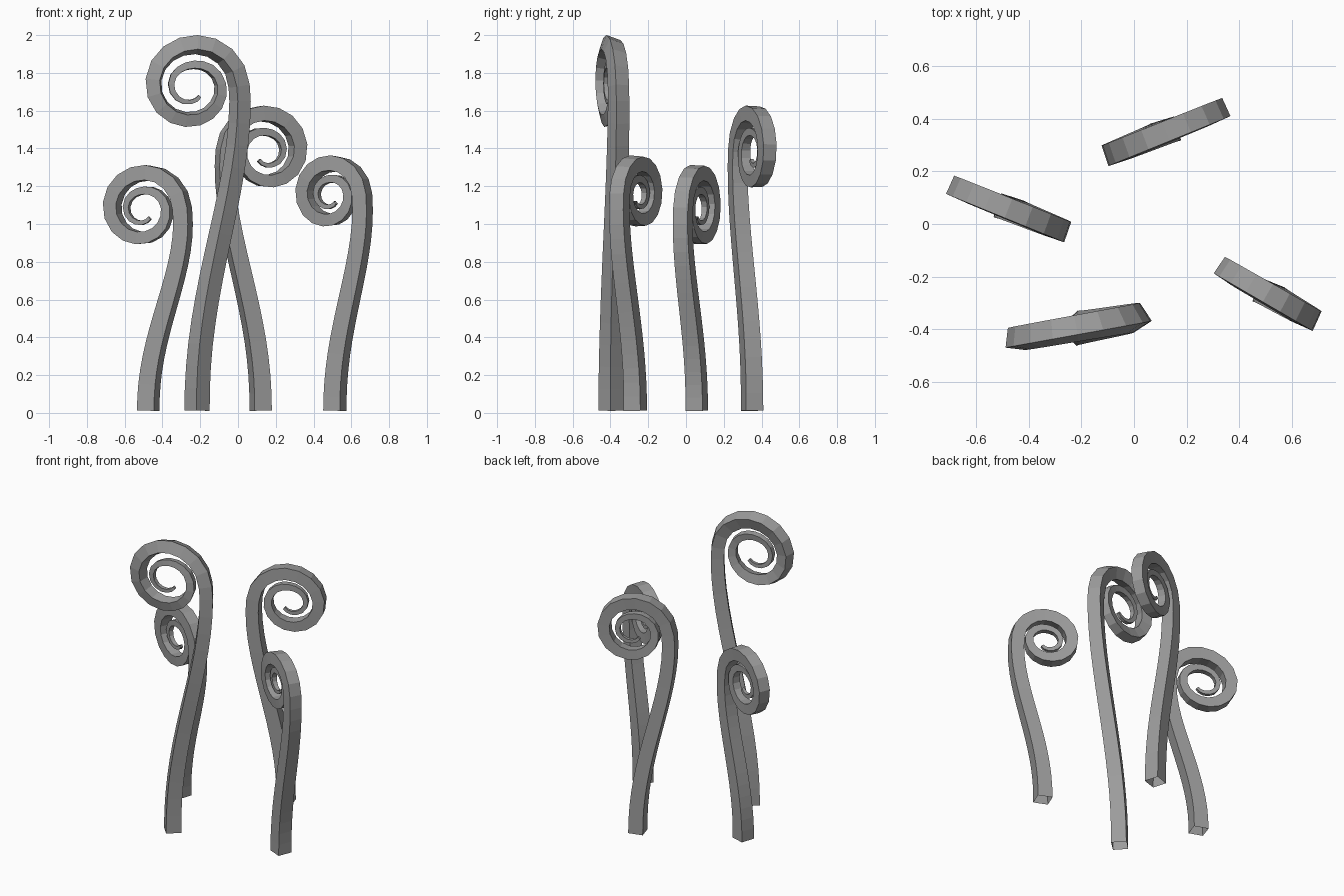
import bpy, bmesh, math
from mathutils import Vector

if "Cube" in bpy.data.objects:
    bpy.data.objects.remove(bpy.data.objects["Cube"])

# Curl radius (relative) at each quarter turn, and section side at the same points
RADII = [1.01, 0.90, 0.88, 0.72, 0.60, 0.46, 0.49, 0.33, 0.14]
SIDES = [0.082, 0.079, 0.075, 0.064, 0.050, 0.040, 0.031, 0.022, 0.014]
TURN_STEPS = 17
TURNS = 1.84

grey = bpy.data.materials.new("dark_grey")
grey.diffuse_color = (0.33, 0.33, 0.33, 1)
grey.use_nodes = True
grey.node_tree.nodes["Principled BSDF"].inputs["Base Color"].default_value = grey.diffuse_color


def smooth_lookup(table, q):
    """Catmull-Rom interpolation of a table at fractional index q."""
    i = min(int(q), len(table) - 2)
    t = q - i
    b, c = table[i], table[i + 1]
    a = table[i - 1] if i > 0 else 2 * b - c
    d = table[i + 2] if i + 2 < len(table) else 2 * c - b
    return 0.5 * (2 * b + (c - a) * t + (2 * a - 5 * b + 4 * c - d) * t * t
                  + (3 * b - a - 3 * c + d) * t ** 3)


def centre_line(radius, zc):
    """S-shaped stem followed by an inward curl, as (u, z, side)."""
    cu, z0, n = -0.02, 0.012, 14
    top_u, top_z = cu + 1.03 * radius, zc - 0.08
    pts = []
    for k in range(n + 1):
        t = (k / n) ** 1.13
        pts.append((top_u * t * t * (3 - 2 * t), z0 + (top_z - z0) * k / n,
                    0.095 - 0.013 * k / n))
    steps = round(TURNS * TURN_STEPS)
    for k in range(steps + 1):
        turn = TURNS * k / steps
        r = smooth_lookup(RADII, turn * 4) * radius
        a = turn * math.tau
        pts.append((cu + r * math.cos(a), zc + r * math.sin(a),
                    smooth_lookup(SIDES, turn * 4)))
    return pts


def fern(name, base, angle, radius, zc, twist):
    """Sweep a tapering square along the centre line, open at the base."""
    a = math.radians(angle)
    u = Vector((math.cos(a), math.sin(a), 0))
    up = Vector((0, 0, 1))
    v = up.cross(u)
    origin = Vector((base[0], base[1], 0))
    pts = centre_line(radius, zc)
    bm = bmesh.new()
    rings = []
    for i, (pu, pz, side) in enumerate(pts):
        p, q = pts[max(i - 1, 0)], pts[min(i + 1, len(pts) - 1)]
        tan = Vector((q[0] - p[0], q[1] - p[1])).normalized()
        nrm = u * tan.y - up * tan.x
        tw = math.radians(twist) * (1 - i / len(pts))
        ring = []
        for k in range(4):
            c = tw + math.pi / 4 + k * math.pi / 2
            off = (nrm * math.cos(c) + v * math.sin(c)) * side * math.sqrt(0.5)
            ring.append(bm.verts.new(origin + u * pu + up * pz + off))
        rings.append(ring)
    for r, s in zip(rings, rings[1:]):
        for k in range(4):
            j = (k + 1) % 4
            bm.faces.new((r[k], r[j], s[j], s[k]))
    mesh = bpy.data.meshes.new(name)
    bm.to_mesh(mesh)
    bm.free()
    mesh.materials.append(grey)
    bpy.context.collection.objects.link(bpy.data.objects.new(name, mesh))


# Four curled fronds: base, facing, curl radius, curl centre height, base twist
fern("tall_frond", (-0.217, -0.397), 10, 0.244, 1.730, 33)
fern("left_frond", (-0.475, 0.057), -22, 0.212, 1.080, 4)
fern("back_frond", (0.12, 0.35), 202, 0.220, 1.387, -5)
fern("right_frond", (0.513, -0.268), -30, 0.184, 1.155, 8)
